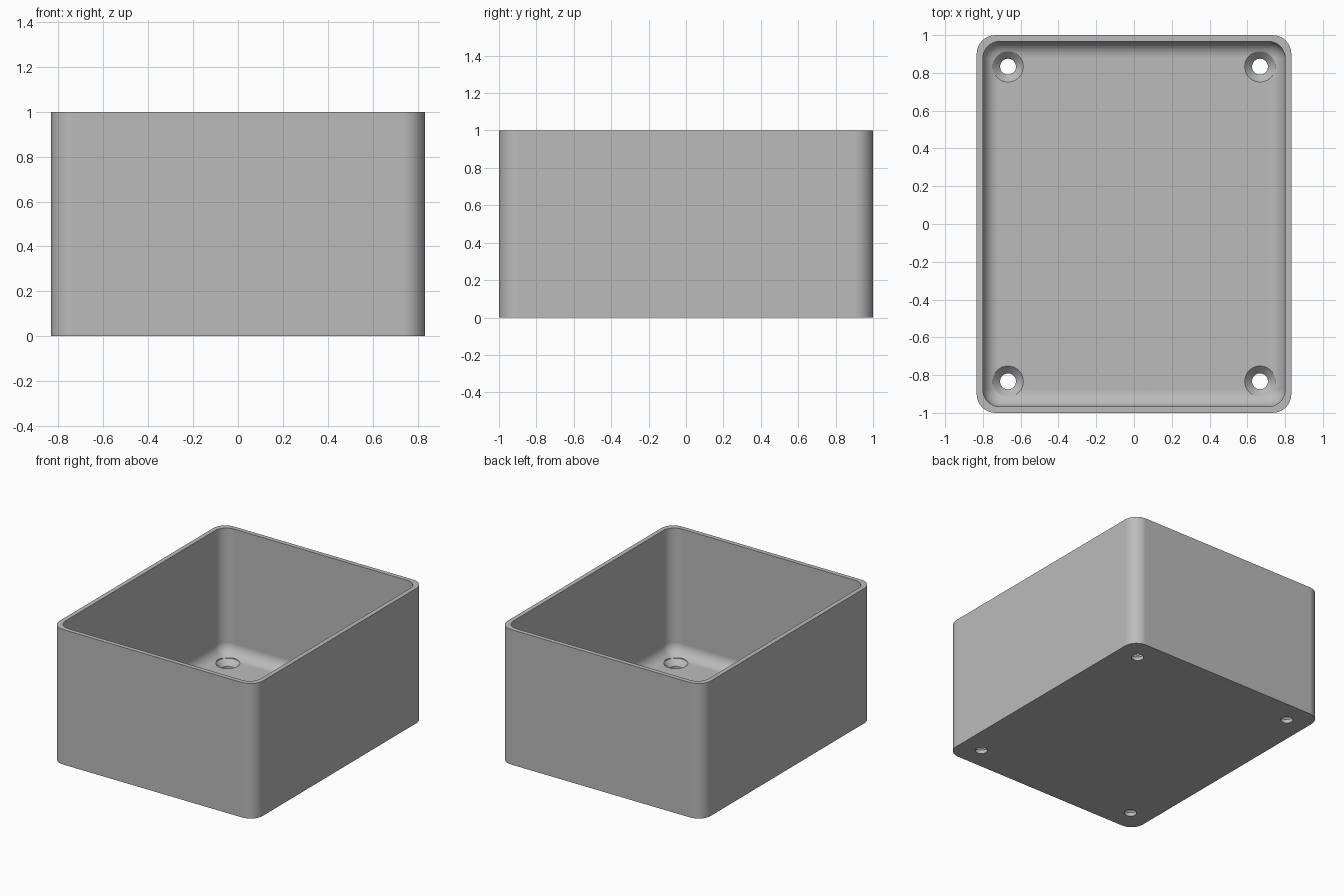
import bpy
import bmesh
from math import sin, cos, pi, radians

HX, HY, HEIGHT = 0.833, 1.0, 1.0
WALL, FLOOR = 0.033, 0.067
OUTER_R, INNER_R = 0.1, 0.09
HOLE_X, HOLE_Y = 0.667, 0.833
STEPS = 10

if "Cube" in bpy.data.objects:
    bpy.data.objects.remove(bpy.data.objects["Cube"])

grey = bpy.data.materials.new("plain grey")
grey.use_nodes = True
colour = (0.5, 0.5, 0.5, 1)
grey.diffuse_color = colour
grey.node_tree.nodes["Principled BSDF"].inputs["Base Color"].default_value = colour


def new_object(name, bm):
    bmesh.ops.recalc_face_normals(bm, faces=bm.faces)
    mesh = bpy.data.meshes.new(name)
    bm.to_mesh(mesh)
    bm.free()
    obj = bpy.data.objects.new(name, mesh)
    bpy.context.collection.objects.link(obj)
    mesh.materials.append(grey)
    return obj


def loft(bm, rings):
    """Skin a closed solid through a list of point rings."""
    loops = [[bm.verts.new(p) for p in ring] for ring in rings]
    for a, b in zip(loops, loops[1:]):
        n = len(a)
        for i in range(n):
            j = (i + 1) % n
            bm.faces.new((a[i], a[j], b[j], b[i]))
    bm.faces.new(loops[0])
    bm.faces.new(loops[-1])


def rounded_rect(hx, hy, r, z):
    points = []
    for k, (sx, sy) in enumerate(((1, 1), (-1, 1), (-1, -1), (1, -1))):
        for i in range(STEPS + 1):
            a = (k + i / STEPS) * pi / 2
            points.append((sx * (hx - r) + r * cos(a), sy * (hy - r) + r * sin(a), z))
    return points


def circle(x, y, r, z, n=48):
    return [(x + r * cos(2 * pi * i / n), y + r * sin(2 * pi * i / n), z) for i in range(n)]


# Open box: outer wall, rim, inner wall, then a rounded edge down to the floor
ix, iy = HX - WALL, HY - WALL
rings = [rounded_rect(HX, HY, OUTER_R, z) for z in (0, HEIGHT)]
rings.append(rounded_rect(ix, iy, INNER_R, HEIGHT))
fillet = INNER_R - 0.005
for i in range(STEPS + 1):
    a = i / STEPS * pi / 2
    inset = fillet * (1 - cos(a))
    z = FLOOR + fillet * (1 - sin(a))
    rings.append(rounded_rect(ix - inset, iy - inset, INNER_R - inset, z))
bm = bmesh.new()
loft(bm, rings)
box = new_object("box", bm)

# Countersunk screw holes in the four floor corners
bm = bmesh.new()
for x in (-HOLE_X, HOLE_X):
    for y in (-HOLE_Y, HOLE_Y):
        profile = ((0.042, -0.05), (0.042, 0.027), (0.081, FLOOR), (0.081, 0.15))
        loft(bm, [circle(x, y, r, z) for r, z in profile])
cutter = new_object("screw_hole_cutter", bm)
cutter.hide_render = True

cut = box.modifiers.new("screw holes", "BOOLEAN")
cut.operation = "DIFFERENCE"
cut.solver = "EXACT"
cut.object = cutter
bpy.ops.object.select_all(action="DESELECT")
bpy.context.view_layer.objects.active = box
box.select_set(True)
bpy.ops.object.modifier_apply(modifier=cut.name)
bpy.data.objects.remove(cutter)

# Smooth curves, crisp rims
bpy.ops.object.shade_smooth_by_angle(angle=radians(30))
weighted = box.modifiers.new("even shading", "WEIGHTED_NORMAL")
weighted.keep_sharp = True
